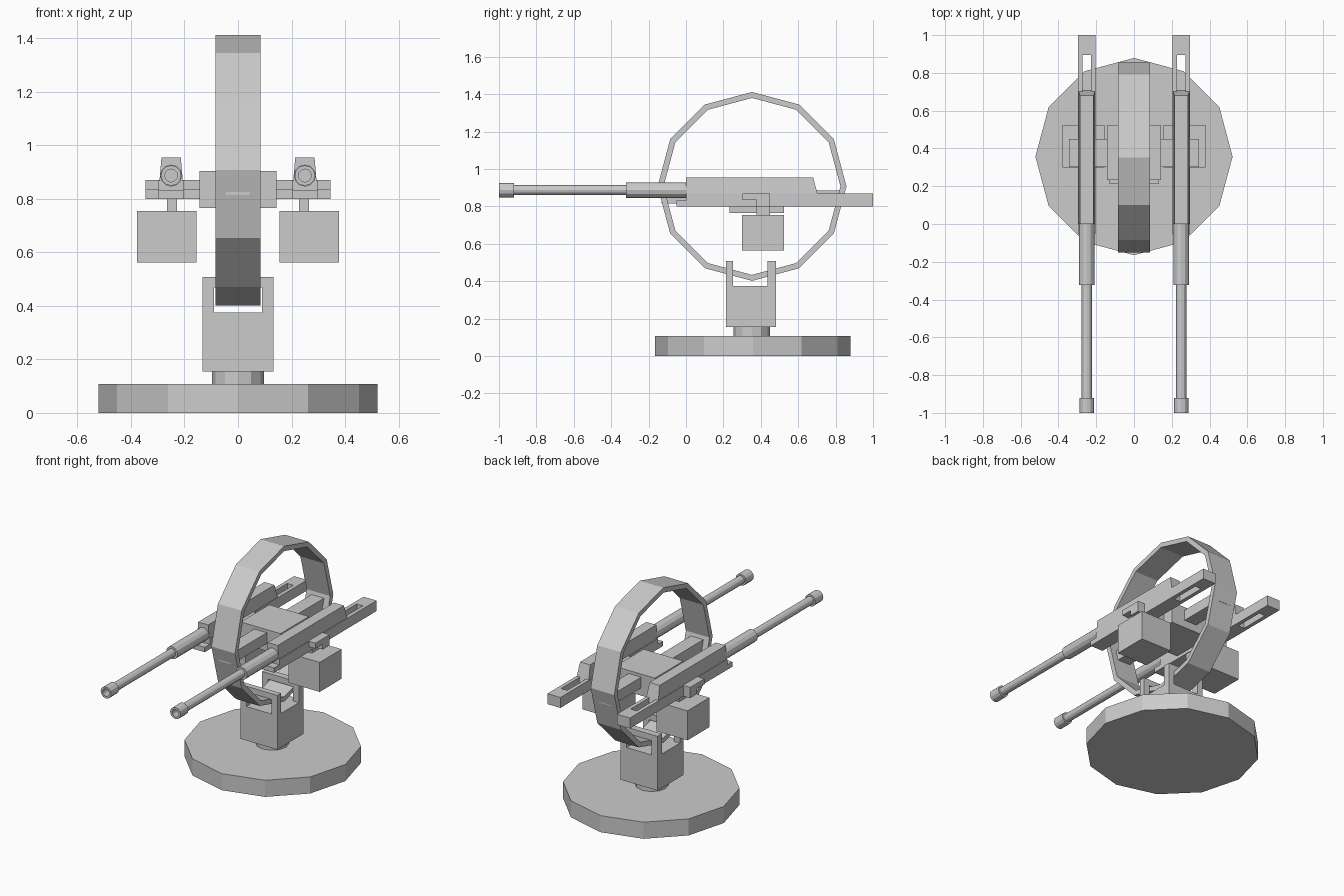
import bpy, bmesh, math

if "Cube" in bpy.data.objects:
    bpy.data.objects.remove(bpy.data.objects["Cube"])

CY = 0.357  # centre of the pedestal and ring along y


def finish(name, bm):
    bmesh.ops.recalc_face_normals(bm, faces=bm.faces)
    me = bpy.data.meshes.new(name)
    bm.to_mesh(me)
    bm.free()
    ob = bpy.data.objects.new(name, me)
    bpy.context.collection.objects.link(ob)
    return ob


def add_box(bm, x, y, z, top_x=None, top_y=None):
    """Box from ranges; top_x / top_y taper the upper face."""
    vs = []
    for zz, xr, yr in ((z[0], x, y), (z[1], top_x or x, top_y or y)):
        vs.append([bm.verts.new((a, b, zz)) for a, b in
                   ((xr[0], yr[0]), (xr[1], yr[0]), (xr[1], yr[1]), (xr[0], yr[1]))])
    bm.faces.new(vs[0])
    bm.faces.new(vs[1])
    for i in range(4):
        j = (i + 1) % 4
        bm.faces.new((vs[0][i], vs[0][j], vs[1][j], vs[1][i]))


def boxes(name, *specs):
    bm = bmesh.new()
    for s in specs:
        add_box(bm, *s)
    return finish(name, bm)


def lathe(name, profile, n, centre, axis, closed=False):
    """Revolve (radius, distance) points around the given axis through centre."""
    bm = bmesh.new()
    rings = []
    for r, d in profile:
        ring = []
        for i in range(n):
            a = 2 * math.pi * i / n
            c, s = r * math.cos(a), r * math.sin(a)
            p = {'X': (d, c, s), 'Y': (c, d, s), 'Z': (c, s, d)}[axis]
            ring.append(bm.verts.new([p[k] + centre[k] for k in range(3)]))
        rings.append(ring)
    pairs = list(zip(rings, rings[1:]))
    if closed:
        pairs.append((rings[-1], rings[0]))
    else:
        bm.faces.new(rings[0])
        bm.faces.new(rings[-1])
    for a, b in pairs:
        for i in range(n):
            j = (i + 1) % n
            bm.faces.new((a[i], a[j], b[j], b[i]))
    return finish(name, bm)


# Pedestal
lathe("base_disc", [(0.522, 0), (0.522, 0.108)], 12, (0, CY, 0), 'Z')
lathe("swivel_neck", [(0.098, 0.10), (0.098, 0.16)], 12, (0, 0.352, 0), 'Z')
boxes("pedestal_block", ((-0.132, 0.132), (0.215, 0.482), (0.154, 0.375)))

# Two arches that hold the ring
for label, y in (("front", (0.215, 0.252)), ("rear", (0.437, 0.482))):
    boxes(label + "_ring_clamp",
          ((-0.132, -0.09), y, (0.375, 0.468)),
          ((0.09, 0.132), y, (0.375, 0.468)),
          ((-0.132, 0.132), y, (0.468, 0.507)))

# Big elevation ring
lathe("elevation_ring", [(0.505, -0.085), (0.505, 0.085), (0.473, 0.085), (0.473, -0.085)],
      12, (0, 0.353, 0.907), 'X', closed=True)

# Central body and struts out to the ring
boxes("central_body", ((-0.143, 0.143), (0.232, 0.525), (0.765, 0.905)))
boxes("front_strut", ((-0.045, 0.045), (-0.13, 0.232), (0.815, 0.885)))
boxes("rear_strut", ((-0.045, 0.045), (0.525, 0.835), (0.815, 0.885)))

# Twin guns, built once per side
for side, s in (("left", -1), ("right", 1)):
    gx = 0.25 * s

    def xr(a, b):
        return tuple(sorted((a * s, b * s)))

    boxes(side + "_receiver",
          ((gx - 0.046, gx + 0.046), (0, 0.71), (0.84, 0.955),
           (gx - 0.036, gx + 0.036), (0, 0.68)))
    # Slotted tray under the receiver
    w = (gx - 0.047, gx + 0.047)
    boxes(side + "_slotted_tray",
          (w, (0, 0.70), (0.80, 0.868)),
          ((w[0], gx - 0.022), (0.70, 0.895), (0.80, 0.868)),
          ((gx + 0.022, w[1]), (0.70, 0.895), (0.80, 0.868)),
          (w, (0.895, 1.0), (0.80, 0.868)))
    boxes(side + "_tray_lip", (w, (-0.052, 0), (0.80, 0.832)))
    # Sleeve, barrel and hollow muzzle
    lathe(side + "_barrel",
          [(0.041, 0.01), (0.041, -0.322), (0.027, -0.322), (0.027, -0.92),
           (0.038, -0.92), (0.038, -1.0), (0.024, -1.0), (0.024, -0.94)],
          12, (gx, 0, 0.887), 'Y')
    # Mounting arm with hanger and ammunition box
    boxes(side + "_mount_arm", (xr(0.14, 0.345), (0.303, 0.45), (0.835, 0.87)),
          (xr(0.14, 0.345), (0.378, 0.45), (0.80, 0.835)))
    boxes(side + "_box_hanger", (xr(0.228, 0.266), (0.378, 0.45), (0.75, 0.805)))
    boxes(side + "_ammo_box", (xr(0.155, 0.378), (0.30, 0.525), (0.563, 0.755)))
